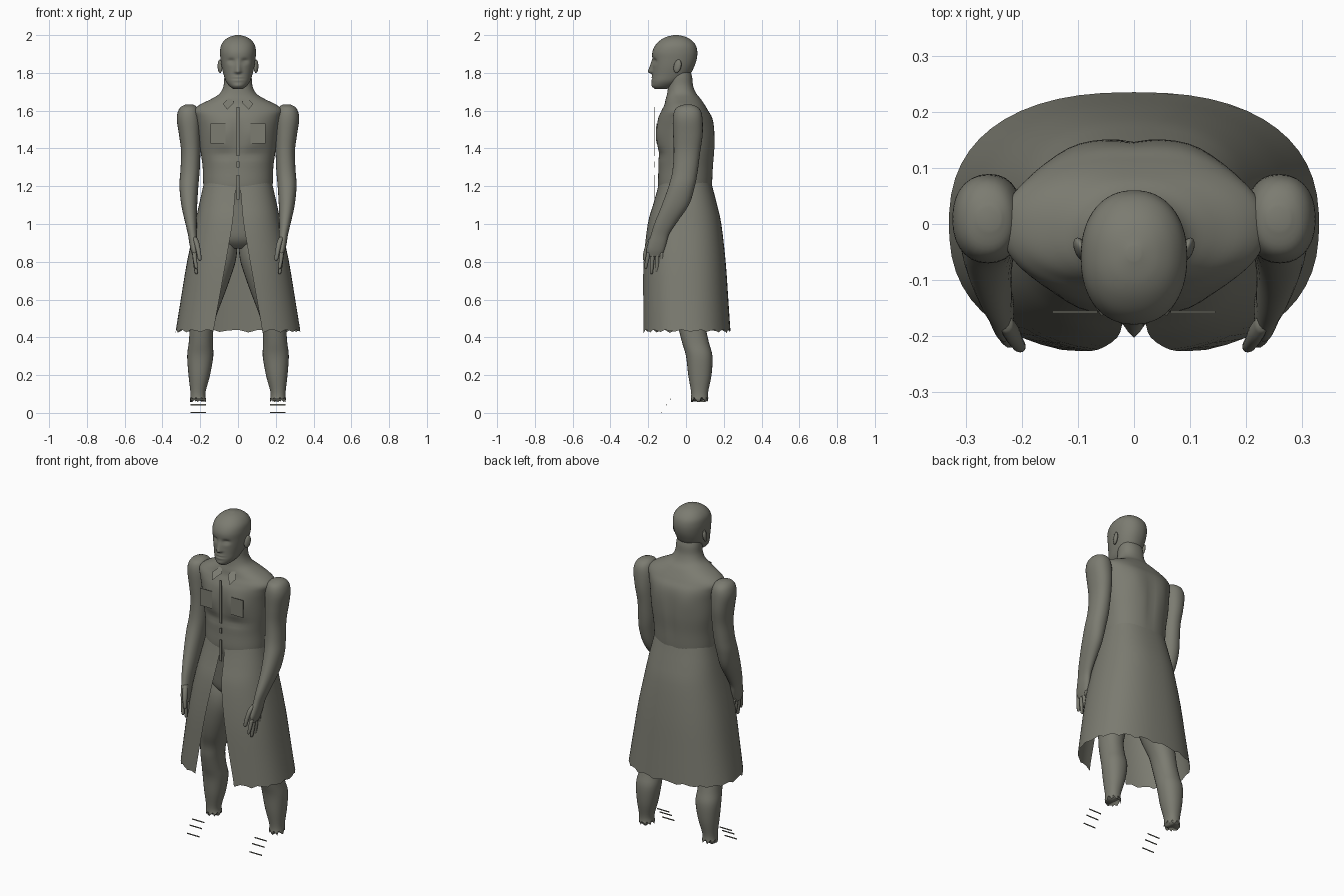
import bpy, bmesh, math
from mathutils import Vector

cloth = bpy.data.materials.new("grey_olive")
cloth.diffuse_color = (0.2, 0.2, 0.165, 1)


def finish(name, bm, smooth=True, normals=True):
    if normals:
        bmesh.ops.recalc_face_normals(bm, faces=bm.faces)
    me = bpy.data.meshes.new(name)
    bm.to_mesh(me)
    bm.free()
    me.materials.append(cloth)
    for p in me.polygons:
        p.use_smooth = smooth
    ob = bpy.data.objects.new(name, me)
    bpy.context.collection.objects.link(ob)
    return ob


def spline(rows, n):
    """Smoothly interpolate rows of numbers, n steps between each pair."""
    out = []
    for i in range(len(rows) - 1):
        p0, p1, p2, p3 = (Vector(rows[min(max(j, 0), len(rows) - 1)]) for j in range(i - 1, i + 3))
        for k in range(n):
            t = k / n
            out.append(0.5 * (2 * p1 + (p2 - p0) * t + (2 * p0 - 5 * p1 + 4 * p2 - p3) * t * t
                              + (3 * p1 - p0 - 3 * p2 + p3) * t ** 3))
    return out + [Vector(rows[-1])]


def spow(v, e):
    return math.copysign(abs(v) ** e, v)


def loft(name, rows, seg=28, n=4, side=1, power=2.2, shape=None, jag=0):
    """Rows are: height, centre x, front y, back y, half width."""
    bm = bmesh.new()
    rings = []
    e = 2 / power
    for r, (z, cx, yf, yb, hx) in enumerate(spline(rows, n)):
        ring = []
        for k in range(seg):
            a = math.tau * k / seg
            co = Vector((side * (cx + hx * spow(math.cos(a), e)),
                         (yf + yb) / 2 + (yb - yf) / 2 * spow(math.sin(a), e), z))
            if r == 0:
                co.z += jag * ((k * 2) % 3 - 1)
            if shape:
                co = shape(co)
            ring.append(bm.verts.new(co))
        rings.append(ring)
    for a, b in zip(rings, rings[1:]):
        for k in range(seg):
            j = (k + 1) % seg
            bm.faces.new((a[k], a[j], b[j], b[k]))
    bm.faces.new(rings[0])
    bm.faces.new(rings[-1])
    return finish(name, bm)


def plate(name, centre, size):
    bm = bmesh.new()
    bmesh.ops.create_cube(bm, size=1)
    for v in bm.verts:
        v.co = Vector(c + s * q for c, s, q in zip(centre, size, v.co))
    return finish(name, bm, smooth=False)


def bump(d, s):
    return math.exp(-(d / s) ** 2)


# Face: nose, eye sockets, mouth
def face(co):
    x, y, z = co
    if y < -0.09:
        ramp = max(0, min(1, (1.875 - z) / 0.07)) if z > 1.805 else bump(z - 1.805, 0.008)
        d = 0.026 * ramp * bump(x, 0.008 + 0.007 * ramp)
        d -= 0.014 * bump(abs(x) - 0.036, 0.018) * bump(z - 1.862, 0.013)
        d += 0.005 * bump(abs(x) - 0.036, 0.012) * bump(z - 1.858, 0.006)
        d += 0.006 * bump(x, 0.024) * bump(z - 1.767, 0.013)
        d -= 0.008 * bump(x, 0.026) * bump(z - 1.768, 0.004)
        d += 0.004 * bump(x, 0.02) * bump(z - 1.733, 0.012)
        co.y -= d
    return co


# Chest muscles, spine hollow and shoulder blades
def muscle(co):
    x, y, z = co
    if y < -0.04:
        co.y -= 0.012 * bump(abs(x) - 0.085, 0.055) * bump(z - 1.47, 0.07)
        co.y += 0.010 * bump(z - 1.37, 0.025) * bump(abs(x) - 0.07, 0.07)
        co.y += 0.006 * bump(x, 0.02) * bump(z - 1.46, 0.09)
    elif y > 0.05:
        co.y -= 0.008 * bump(x, 0.025) * bump(z - 1.38, 0.15)
        co.y += 0.006 * bump(abs(x) - 0.1, 0.05) * bump(z - 1.5, 0.08)
    return co


loft("head", [
    (1.715, 0, -.165, -.10, .025), (1.73, 0, -.178, -.06, .045), (1.755, 0, -.18, -.02, .064),
    (1.79, 0, -.178, .02, .076), (1.83, 0, -.177, .042, .086), (1.87, 0, -.178, .056, .092),
    (1.91, 0, -.178, .06, .095), (1.945, 0, -.163, .052, .09), (1.972, 0, -.137, .03, .072),
    (1.99, 0, -.105, 0, .045), (2.0, 0, -.065, -.04, .012)], seg=64, n=7, shape=face)

loft("torso", [
    (.87, 0, -.06, .07, .08), (.92, 0, -.105, .12, .16), (1.02, 0, -.12, .13, .175),
    (1.12, 0, -.13, .125, .17), (1.2, 0, -.148, .138, .183), (1.3, 0, -.146, .145, .187),
    (1.4, 0, -.15, .153, .2), (1.5, 0, -.153, .15, .212), (1.56, 0, -.147, .14, .225),
    (1.6, 0, -.13, .118, .235), (1.63, 0, -.115, .1, .205), (1.66, 0, -.108, .08, .145),
    (1.69, 0, -.1, .055, .098), (1.73, 0, -.095, .038, .077), (1.78, 0, -.095, .032, .072),
    (1.82, 0, -.09, .02, .065)], seg=56, n=5, shape=muscle)

for side, label in ((1, "left"), (-1, "right")):
    # Arm down to the palm
    loft(label + "_arm", [
        (.828, .227, -.205, -.13, .012), (.86, .232, -.21, -.115, .018), (.9, .236, -.2, -.103, .022),
        (.945, .241, -.185, -.09, .024), (1.0, .248, -.168, -.055, .03), (1.1, .258, -.128, .015, .042),
        (1.2, .26, -.092, .047, .05), (1.28, .254, -.072, .062, .051), (1.38, .25, -.065, .075, .051),
        (1.47, .255, -.068, .088, .057), (1.55, .261, -.07, .088, .063), (1.595, .262, -.063, .08, .056),
        (1.62, .26, -.045, .06, .042), (1.632, .258, -.01, .03, .02)], side=side)
    # Fingers and thumb
    for i, tip in enumerate((.762, .735, .738, .762)):
        y, dy = -.197 + .022 * i, -.016 + .008 * i
        loft(f"{label}_finger_{i + 1}", [
            (z, x, y + dy * t - r, y + dy * t + r, r) for z, x, t, r in (
                (tip, .219, 1, .003), (tip + .008, .221, 1, .008),
                ((tip + .85) / 2, .227, .6, .0105), (.85, .231, 0, .012))],
            seg=10, n=3, side=side, power=2)
    loft(label + "_thumb", [(.805, .202, -.222, -.214, .004), (.815, .203, -.229, -.208, .01),
                            (.855, .209, -.224, -.198, .012), (.9, .219, -.21, -.175, .014),
                            (.93, .23, -.19, -.16, .012)], seg=12, n=3, side=side)
    # Leg with a ragged ankle
    loft(label + "_leg", [
        (.07, .212, .026, .118, .042), (.11, .212, .027, .117, .04), (.2, .205, .012, .135, .057),
        (.3, .2, 0, .14, .069), (.37, .197, -.02, .122, .064), (.45, .192, -.04, .105, .063),
        (.52, .182, -.05, .1, .07), (.6, .162, -.075, .1, .08), (.7, .136, -.095, .105, .091),
        (.8, .11, -.105, .11, .097), (.88, .098, -.1, .115, .094), (.95, .09, -.08, .1, .08)],
        side=side, jag=.012)
    # Ear
    bm = bmesh.new()
    bmesh.ops.create_uvsphere(bm, u_segments=14, v_segments=10, radius=1)
    for v in bm.verts:
        q = v.co.copy()
        v.co = (side * (.095 + .012 * q.x + .006 * q.y), -.045 + .02 * q.y + .006 * q.z, 1.835 + .036 * q.z)
    finish(label + "_ear", bm)
    # Collar tab
    bm = bmesh.new()
    bm.faces.new([bm.verts.new((side * x, -.165 + (z - 1.606) * 1.08, z)) for x, z in
                  ((.08, 1.637), (.058, 1.606), (.02, 1.643), (.042, 1.675))])
    finish(label + "_collar_tab", bm, smooth=False)
    # Chest pocket
    plate(label + "_pocket", (side * .105, -.157, 1.48), (.08, .003, .105))
    # Boot laces
    for i, (y, z) in enumerate(((-.13, .003), (-.105, .043), (-.083, .072))):
        plate(f"{label}_lace_{i + 1}", (side * .21, y, z), (.082, .003, .006))

# Button strip
for i, (lo, hi) in enumerate(((1.13, 1.26), (1.3, 1.33), (1.36, 1.62))):
    plate(f"button_strip_{i + 1}", (0, -.166, (lo + hi) / 2), (.014, .004, hi - lo))

# Open-fronted coat skirt with a torn hem: height, half width, front y, back y, half gap
bm = bmesh.new()
cols, e, grid = 48, 2 / 2.4, []
levels = spline([(.435, .33, -.235, .235, .13), (.6, .303, -.233, .224, .1), (.8, .27, -.227, .21, .064),
                 (1.0, .228, -.203, .187, .03), (1.1, .207, -.175, .165, .02),
                 (1.17, .191, -.155, .147, .014), (1.23, .178, -.14, .132, .01)], 3)
for r, (z, hx, yf, yb, gap) in enumerate(levels):
    a0 = math.asin((gap / hx) ** (1 / e))
    row = []
    for k in range(cols + 1):
        a = a0 + (math.tau - 2 * a0) * k / cols
        dz = (.018 * abs(math.sin(k * 1.1)) - .012) if r == 0 else 0
        row.append(bm.verts.new((hx * spow(math.sin(a), e),
                                 (yf + yb) / 2 - (yb - yf) / 2 * spow(math.cos(a), e), z + dz)))
    grid.append(row)
for a, b in zip(grid, grid[1:]):
    for k in range(cols):
        bm.faces.new((a[k], a[k + 1], b[k + 1], b[k]))
finish("coat_skirt", bm, normals=False)
